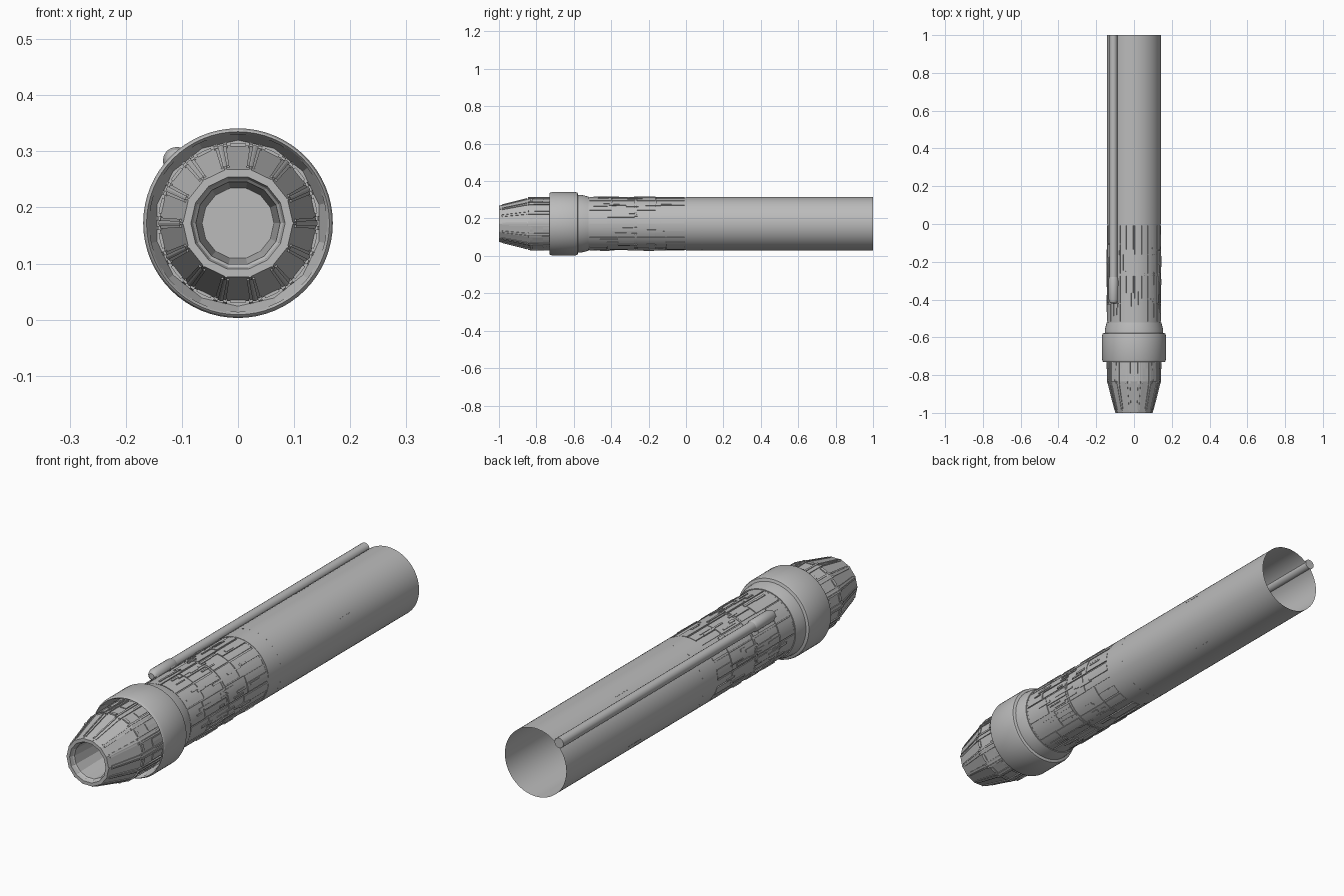
import bpy, bmesh, math, random
from mathutils import Vector

cube = bpy.data.objects.get("Cube")
if cube:
    bpy.data.objects.remove(cube, do_unlink=True)

random.seed(7)
AXIS_Z = 0.172
R = 0.143
TAU = math.tau

grey = bpy.data.materials.new("plain grey")
grey.use_nodes = True
grey.diffuse_color = (0.5, 0.5, 0.5, 1)
grey.node_tree.nodes["Principled BSDF"].inputs["Base Color"].default_value = (0.5, 0.5, 0.5, 1)


def polar(a, y, r):
    # Angle is measured from straight up, turning towards +x
    return Vector((r * math.sin(a), y, AXIS_Z + r * math.cos(a)))


def finish(name, bm, smooth=True, fix=True):
    if fix:
        bmesh.ops.recalc_face_normals(bm, faces=bm.faces)
    me = bpy.data.meshes.new(name)
    bm.to_mesh(me)
    bm.free()
    me.materials.append(grey)
    if smooth:
        me.shade_smooth()
        me.set_sharp_from_angle(angle=math.radians(24))
    ob = bpy.data.objects.new(name, me)
    bpy.context.collection.objects.link(ob)
    return ob


def revolve(name, profile, sides, centre=(0, 0), turn=0, smooth=True, cap_start=False, cap_end=False):
    # Spin a (y, radius) profile round the long axis
    bm = bmesh.new()
    shift = Vector((centre[0], 0, centre[1]))
    rings = [[bm.verts.new(polar(TAU * i / sides + turn, y, r) + shift) for i in range(sides)]
             for y, r in profile]
    for a, b in zip(rings, rings[1:]):
        for i in range(sides):
            j = (i + 1) % sides
            bm.faces.new((a[i], a[j], b[j], b[i]))
    if cap_start:
        bm.faces.new(rings[0][::-1])
    if cap_end:
        bm.faces.new(rings[-1])
    return finish(name, bm, smooth)


def plate(bm, a, half, y0, y1, inner, outer, steps=1):
    # Solid curved plate; inner and outer are radii at y0 and y1
    rows = []
    for i in range(steps + 1):
        t = a - half + 2 * half * i / steps
        rows.append([bm.verts.new(polar(t, y, r)) for y, r in
                     ((y0, inner[0]), (y0, outer[0]), (y1, outer[1]), (y1, inner[1]))])
    for p, q in zip(rows, rows[1:]):
        for k in range(4):
            m = (k + 1) % 4
            bm.faces.new((p[k], p[m], q[m], q[k]))
    bm.faces.new(rows[0])
    bm.faces.new(rows[-1][::-1])


# Rear casing, an open thin tube
revolve("rear_tube", [(0, 0.136), (0, R), (1, R)], 64)

# Panelled middle section
revolve("middle_core", [(-0.54, 0.138), (0.01, 0.138)], 64)
columns = 12
bm = bmesh.new()
for row, (y0, y1) in enumerate(((-0.515, -0.275), (-0.262, -0.008))):
    for c in range(columns):
        a = TAU * (c + 0.5) / columns
        half = TAU / columns / 2 - 0.016
        cut = y0 + (y1 - y0) * random.choice((0.4, 0.5, 0.62))
        plate(bm, a, half, y0, cut - 0.004, (0.136,) * 2, (R - 0.001,) * 2, 5)
        side = random.choice((-1, 1))
        plate(bm, a + side * half * 0.45, half * 0.5, cut, y1, (0.136,) * 2, (R,) * 2, 3)
        plate(bm, a - side * half * 0.55, half * 0.4, cut, y1, (0.136,) * 2, (R - 0.002,) * 2, 3)
finish("middle_panels", bm)

# Small raised bars scattered over the panels
bm = bmesh.new()
for c in range(columns):
    for k in range(9):
        a = TAU * (c + random.uniform(0.15, 0.85)) / columns
        y = random.uniform(-0.5, -0.1)
        length = random.uniform(0.025, 0.085)
        plate(bm, a, random.uniform(0.012, 0.035), y, y + length, (0.138,) * 2, (R + 0.0022,) * 2)
finish("panel_details", bm, False)

# Thin seam bands round the middle section
for name, y in (("front_seam", -0.52), ("centre_seam", -0.269), ("rear_seam", -0.004)):
    revolve(name, [(y - 0.004, 0.137), (y - 0.004, 0.1415), (y + 0.004, 0.1415), (y + 0.004, 0.137)], 64)

# Dashes around the rear casing
bm = bmesh.new()
for i in range(24):
    plate(bm, TAU * i / 24, 0.03, 0.084, 0.088, (0.142,) * 2, (0.1436,) * 2)
for i in range(4):
    for k in range(5):
        plate(bm, TAU * (i + 0.5) / 4 + 0.3, 0.008, 0.48 + k * 0.018, 0.49 + k * 0.018,
              (0.142,) * 2, (0.1438,) * 2)
finish("casing_marks", bm, False)

# Collar with bevelled edges and its tapered neck
revolve("collar", [(-0.722, 0.158), (-0.73, 0.163), (-0.727, 0.166), (-0.718, 0.169),
                   (-0.59, 0.169), (-0.58, 0.166), (-0.576, 0.154)], 64)
revolve("collar_recess", [(-0.728, 0.164), (-0.69, 0.148), (-0.69, 0.12)], 14, smooth=False)
revolve("collar_neck", [(-0.578, 0.155), (-0.555, 0.153), (-0.522, 0.145), (-0.522, 0.136)], 64)

# Nose: flat-sided cone with a hollow mouth
sides = 14
half_turn = math.pi / sides
revolve("nose", [(-0.68, 0.142), (-0.83, 0.142), (-0.84, 0.139), (-0.985, 0.102), (-1.0, 0.098),
                 (-1.0, 0.084)], sides, turn=half_turn, smooth=False)
revolve("nose_mouth", [(-1.0, 0.084), (-0.985, 0.08), (-0.98, 0.075), (-0.82, 0.064)], sides,
        turn=half_turn, smooth=False, cap_end=True)

# Paired ribs along every nose edge
bm = bmesh.new()
for i in range(sides):
    edge = TAU * (i + 0.5) / sides
    for s in (-1, 1):
        plate(bm, edge + s * 0.05, 0.022, -0.985, -0.85, (0.095, 0.13), (0.104, 0.1385))
        plate(bm, edge + s * 0.06, 0.026, -0.845, -0.70, (0.13, 0.135), (0.143, 0.1455))
    plate(bm, edge, 0.02, -1.0, -0.98, (0.084, 0.084), (0.099, 0.104))
finish("nose_ribs", bm, False)

# Inset-looking trim at the shoulder of the nose
bm = bmesh.new()
for i in range(sides):
    plate(bm, TAU * i / sides, 0.1, -0.835, -0.822, (0.13,) * 2, (0.1425,) * 2, 2)
    plate(bm, TAU * i / sides, 0.1, -0.765, -0.70, (0.13,) * 2, (0.142,) * 2, 2)
finish("nose_trim", bm, False)

# Side conduit with a thicker rounded head
pipe = (-0.109, 0.111)
revolve("conduit", [(-0.32, 0.021), (1.0, 0.021)], 16, pipe, cap_end=True)
revolve("conduit_head", [(-0.42, 0.012), (-0.413, 0.02), (-0.4, 0.025), (-0.29, 0.025), (-0.28, 0.021)],
        16, pipe, cap_start=True, cap_end=True)
